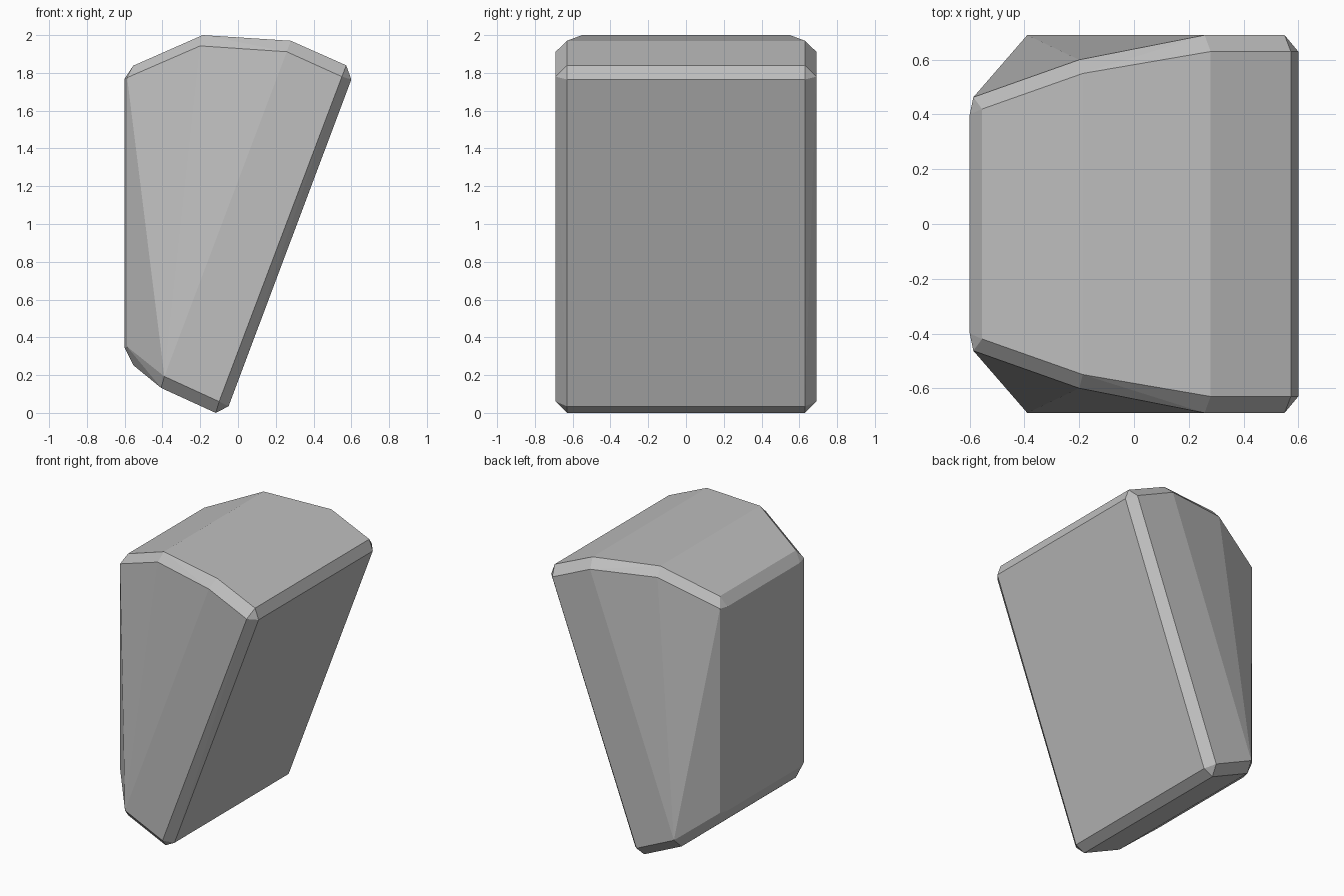
import bpy, bmesh, math

if "Cube" in bpy.data.objects:
    bpy.data.objects.remove(bpy.data.objects["Cube"])

# outline of the block at its chamfered faces: (x, half width y, z)
rim = [(-0.555, 0.42, 1.838), (-0.187, 0.55, 2.0), (0.28, 0.63, 1.97), (0.573, 0.63, 1.84),
       (0.60, 0.63, 1.765), (-0.05, 0.63, 0.035), (-0.118, 0.63, 0.0),
       (-0.407, 0.63, 0.132), (-0.555, 0.42, 0.253), (-0.60, 0.40, 0.345), (-0.60, 0.40, 1.77)]
# corners of the two side faces
side = [(-0.587, 0.463, 1.775), (-0.20, 0.60, 1.943), (0.258, 0.69, 1.912), (0.55, 0.69, 1.78),
        (-0.10, 0.69, 0.06), (-0.39, 0.69, 0.193), (-0.587, 0.463, 0.35)]

# wedge block: mirrored corners wrapped in a convex skin
bm = bmesh.new()
for x, y, z in rim + side:
    for s in (-1, 1):
        bm.verts.new((x, s * y, z))
bmesh.ops.convex_hull(bm, input=bm.verts[:])
bmesh.ops.dissolve_limit(bm, angle_limit=math.radians(1.5), verts=bm.verts[:], edges=bm.edges[:])
bmesh.ops.recalc_face_normals(bm, faces=bm.faces[:])

mesh = bpy.data.meshes.new("wedge_block")
bm.to_mesh(mesh)
bm.free()
block = bpy.data.objects.new("wedge_block", mesh)
bpy.context.collection.objects.link(block)

# plain grey
grey = bpy.data.materials.new("stone_grey")
grey.diffuse_color = (0.52, 0.52, 0.52, 1)
grey.use_nodes = True
grey.node_tree.nodes["Principled BSDF"].inputs["Base Color"].default_value = grey.diffuse_color
mesh.materials.append(grey)
